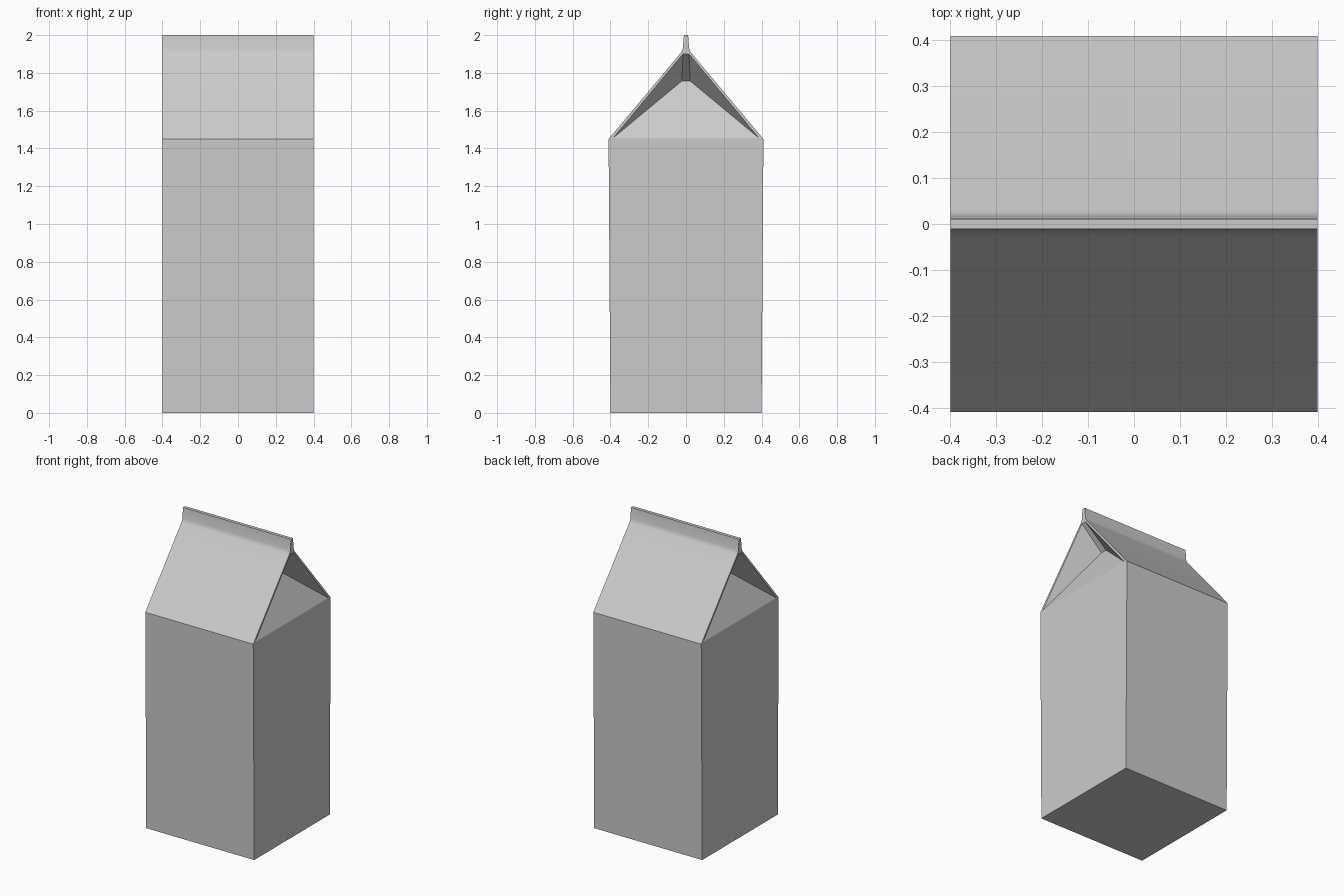
import bpy, bmesh, math

if "Cube" in bpy.data.objects:
    bpy.data.objects.remove(bpy.data.objects["Cube"])

W = 0.40          # half width along x
DEPTH = 0.16      # how far the folded gable is pushed in

# half profile (y, z): base, eave, roof, soft bend, top fin
profile = [(0.40, 0), (0.41, 1.45), (0.030, 1.903), (0.022, 1.915),
           (0.017, 1.931), (0.011, 2.0)]
base, eave, ridge = profile[0], profile[1], profile[2]
pocket_low, pocket_top, fold = (0.385, 1.456), (0.016, 1.90), (0.022, 1.757)

bm = bmesh.new()


def face(*pts):
    return bm.faces.new([bm.verts.new(p) for p in pts])


def at(x, p, s=1):
    return (x, s * p[0], p[1])


# front and back walls, roof panels and fin sides
for s in (-1, 1):
    for a, b in zip(profile, profile[1:]):
        face(at(-W, a, s), at(W, a, s), at(W, b, s), at(-W, b, s))

# floor and fin top
for p in (base, profile[-1]):
    face(at(-W, p, -1), at(W, p, -1), at(W, p), at(-W, p))

# both gable ends
for e in (-1, 1):
    x, xi = e * W, e * (W - DEPTH)
    # side wall and the thin strip above it
    face(at(x, base, -1), at(x, base), at(x, eave), at(x, eave, -1))
    face(at(x, eave, -1), at(x, eave), at(x, pocket_low), at(x, pocket_low, -1))
    # folded-in panel and the narrow wall above its tip
    face(at(x, pocket_low, -1), at(x, pocket_low), at(xi, fold), at(xi, fold, -1))
    face(at(xi, fold, -1), at(xi, fold), at(x, pocket_top), at(x, pocket_top, -1))
    for s in (-1, 1):
        # roof edge thickness and folded flap
        face(at(x, eave, s), at(x, ridge, s), at(x, pocket_top, s), at(x, pocket_low, s))
        face(at(x, pocket_low, s), at(x, pocket_top, s), at(xi, fold, s))
    # end of the fin
    face(at(x, pocket_top, -1), at(x, pocket_top),
         *[at(x, p) for p in profile[2:]],
         *[at(x, p, -1) for p in reversed(profile[2:])])

bmesh.ops.remove_doubles(bm, verts=bm.verts, dist=1e-5)
bmesh.ops.recalc_face_normals(bm, faces=bm.faces)
mesh = bpy.data.meshes.new("carton")
bm.to_mesh(mesh)
bm.free()
carton = bpy.data.objects.new("carton", mesh)
bpy.context.collection.objects.link(carton)

# keep folds crisp, soften only the fin bend
bpy.context.view_layer.objects.active = carton
carton.select_set(True)
bpy.ops.object.shade_smooth_by_angle(angle=math.radians(20))
